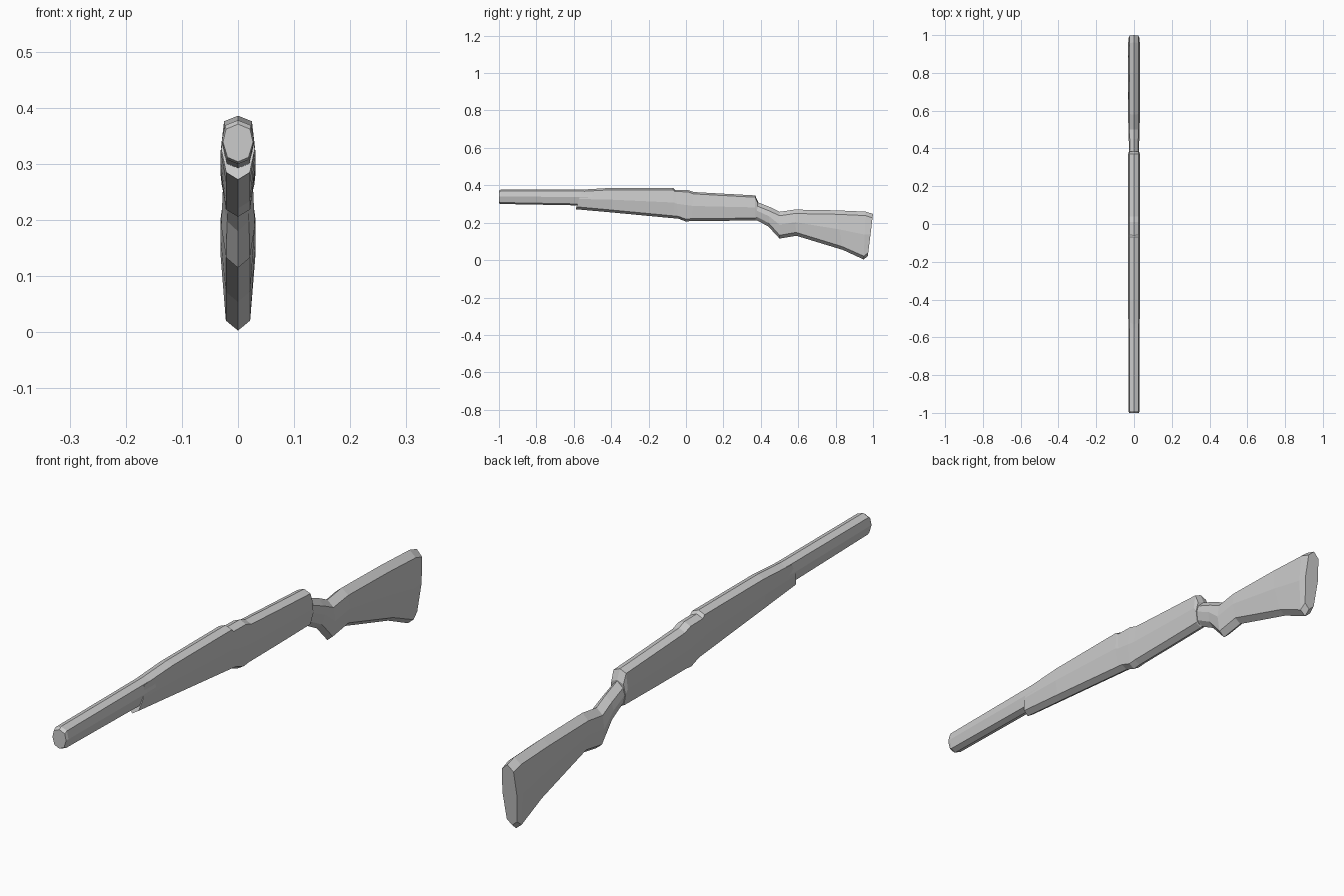
import bpy, bmesh


def loft(name, stations, width, top_cut, low_cut):
    """Octagonal loft along y. Station: y_top, z_top, y_bottom, z_bottom, width factor."""
    bm = bmesh.new()
    rings = []
    for yt, zt, yb, zb, f in stations:
        w = width * f
        half = [(0, zt), (0.80 * w, zt - top_cut), (w, zb + 0.52 * (zt - zb)),
                (0.70 * w, zb + low_cut), (0, zb)]
        outline = half + [(-x, z) for x, z in half[-2:0:-1]]
        ring = []
        for x, z in outline:
            t = (z - zb) / (zt - zb)
            ring.append(bm.verts.new((x, yb + t * (yt - yb), z)))
        rings.append(ring)
    for a, b in zip(rings, rings[1:]):
        for i in range(8):
            j = (i + 1) % 8
            bm.faces.new((a[i], a[j], b[j], b[i]))
    bm.faces.new(rings[0])
    bm.faces.new(rings[-1])
    bmesh.ops.recalc_face_normals(bm, faces=bm.faces)
    mesh = bpy.data.meshes.new(name)
    bm.to_mesh(mesh)
    bm.free()
    obj = bpy.data.objects.new(name, mesh)
    bpy.context.collection.objects.link(obj)
    return obj


# Barrel, with a slightly bevelled muzzle, running into the fore-end
loft("barrel", [
    (-1.00, 0.371, -1.00, 0.304, 0.92),
    (-0.99, 0.378, -0.99, 0.300, 1.0),
    (-0.55, 0.378, -0.55, 0.292, 1.0),
    (-0.50, 0.379, -0.50, 0.292, 1.0)],
    0.029, 0.009, 0.008)

# Fore-end and receiver, stepped at the front and behind the breech
loft("receiver_and_fore_end", [
    (-0.555, 0.377, -0.59, 0.272, 0.97),
    (-0.40, 0.386, -0.40, 0.255, 1.0),
    (-0.07, 0.386, -0.06, 0.223, 1.0),
    (-0.06, 0.376, -0.04, 0.221, 1.0),
    (0.01, 0.375, 0.00, 0.206, 1.0),
    (0.04, 0.364, 0.03, 0.209, 1.0),
    (0.20, 0.355, 0.20, 0.210, 1.0),
    (0.37, 0.346, 0.37, 0.212, 1.0),
    (0.385, 0.312, 0.375, 0.214, 0.95)],
    0.031, 0.010, 0.013)

# Narrow wrist and shoulder stock with a slanted butt
loft("shoulder_stock", [
    (0.36, 0.318, 0.36, 0.214, 0.84),
    (0.39, 0.307, 0.38, 0.212, 0.86),
    (0.45, 0.283, 0.44, 0.180, 0.90),
    (0.50, 0.258, 0.50, 0.115, 0.97),
    (0.58, 0.270, 0.59, 0.130, 1.0),
    (0.80, 0.266, 0.84, 0.054, 1.0),
    (0.96, 0.259, 0.95, 0.003, 1.0),
    (1.00, 0.247, 0.972, 0.022, 0.92)],
    0.031, 0.021, 0.018)
